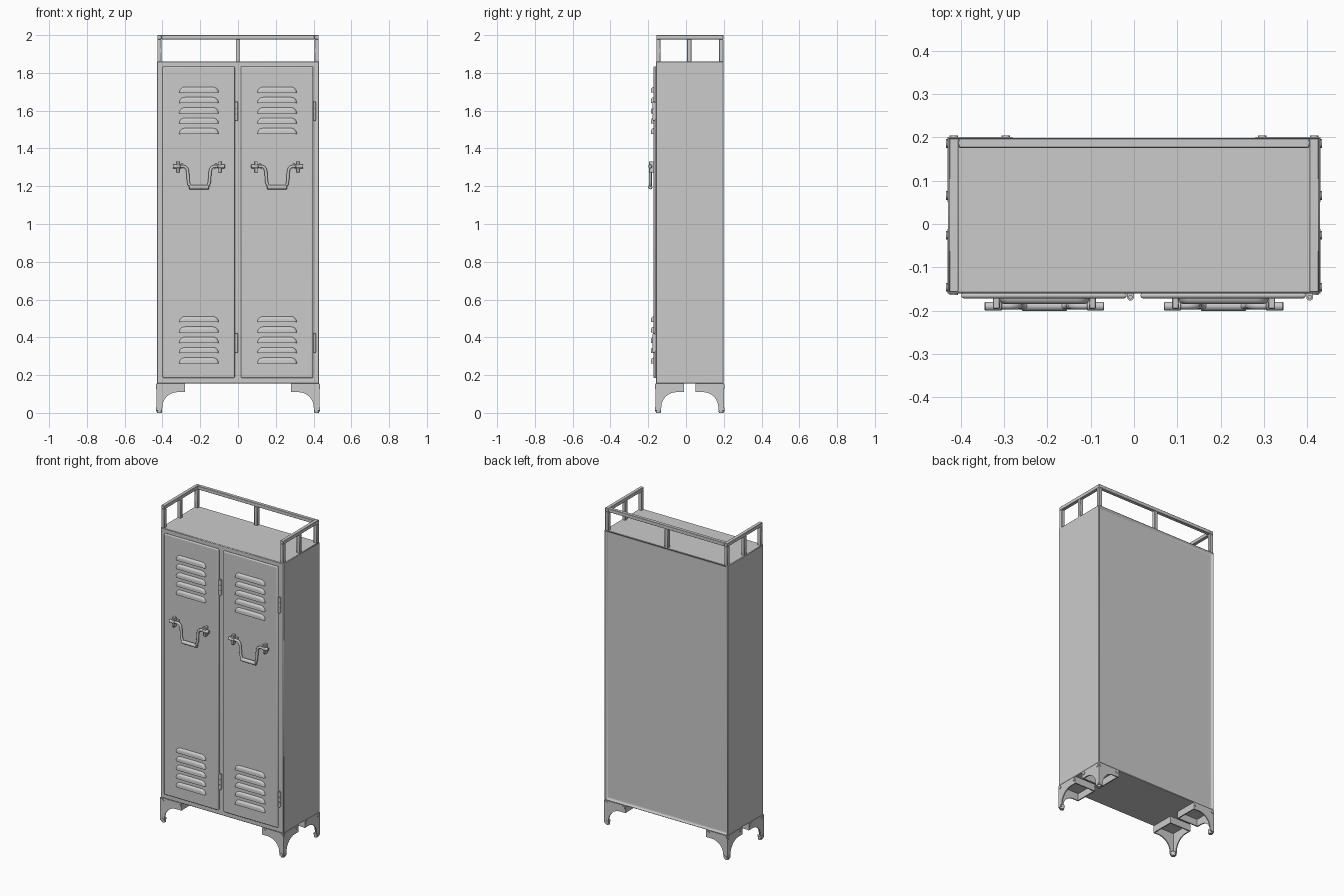
import bpy, bmesh, math
from mathutils import Vector

if "Cube" in bpy.data.objects:
    bpy.data.objects.remove(bpy.data.objects["Cube"])


def finish(bm, name, bevel=0.0, segs=2, smooth=True):
    bmesh.ops.recalc_face_normals(bm, faces=bm.faces)
    me = bpy.data.meshes.new(name)
    bm.to_mesh(me)
    bm.free()
    ob = bpy.data.objects.new(name, me)
    bpy.context.collection.objects.link(ob)
    if bevel:
        m = ob.modifiers.new("bevel", 'BEVEL')
        m.width, m.segments = bevel, segs
    if smooth:
        bpy.context.view_layer.objects.active = ob
        bpy.ops.object.select_all(action='DESELECT')
        ob.select_set(True)
        bpy.ops.object.shade_smooth_by_angle(angle=math.radians(35))
    return ob


def add_box(bm, lo, hi):
    vs = bmesh.ops.create_cube(bm, size=1)['verts']
    lo, hi = Vector(lo), Vector(hi)
    for v in vs:
        v.co = Vector((v.co[i] + 0.5) * (hi[i] - lo[i]) + lo[i] for i in range(3))


def box(name, lo, hi, bevel=0.0, segs=2):
    bm = bmesh.new()
    add_box(bm, lo, hi)
    return finish(bm, name, bevel, segs)


def add_prism(bm, pts, a, b, place):
    """Extrude a 2D profile between a and b; place(u, v, w) gives xyz."""
    A = [bm.verts.new(place(u, v, a)) for u, v in pts]
    B = [bm.verts.new(place(u, v, b)) for u, v in pts]
    n = len(pts)
    bm.faces.new(A)
    bm.faces.new(B[::-1])
    for i in range(n):
        bm.faces.new((A[i], A[(i + 1) % n], B[(i + 1) % n], B[i]))


def add_cyl(bm, p, axis, r, length, segs=12, r2=None):
    q = Vector((0, 0, 1)).rotation_difference(Vector(axis))
    mat = q.to_matrix().to_4x4()
    mat.translation = p
    bmesh.ops.create_cone(bm, cap_ends=True, segments=segs, radius1=r,
                          radius2=r if r2 is None else r2, depth=length, matrix=mat)


# cabinet body with recessed back panel
bm = bmesh.new()
add_box(bm, (-0.43, -0.16, 0.155), (0.43, 0.20, 1.86))
back = max(bm.faces, key=lambda f: f.calc_center_median().y)
bmesh.ops.inset_region(bm, faces=[back], thickness=0.02, depth=0)
bmesh.ops.translate(bm, verts=back.verts[:], vec=(0, -0.01, 0))
finish(bm, "cabinet_body", 0.003, 1)

# top railing, open at the front
bm = bmesh.new()
X0, X1, Y0, Y1, Z0, Z1, T = 0.405, 0.427, -0.157, 0.198, 1.858, 2.0, 0.022
for s in (-1, 1):
    xa, xb = sorted((s * X0, s * X1))
    add_box(bm, (xa, Y0, Z1 - T), (xb, Y1, Z1))
    for y in (Y0, 0.006, Y1 - T):
        add_box(bm, (xa, y, Z0), (xb, y + T, Z1 - T))
add_box(bm, (-X0, Y1 - T, Z1 - T), (X0, Y1, Z1))
add_box(bm, (-T / 2, Y1 - T, Z0), (T / 2, Y1, Z1 - T))
finish(bm, "top_railing", 0.0015, 1)


def louvre(bm, cx, zb):
    """Hooded vent slot, open edge at the bottom, rounded upper corners."""
    w, h, rows = 0.105, 0.031, []
    for k in range(5):
        t = k / 4 * math.pi / 2
        f = math.cos(t)                      # outline shrinks towards the front
        y = -0.170 - 0.015 * math.sin(t)
        g = 0.55 + 0.45 * f
        hw, hh = w - h * (1 - g), h * g
        pts = [(-hw, 0)]
        pts += [(-hw + hh * (1 - math.cos(a)), hh * math.sin(a))
                for a in [i * math.pi / 10 for i in range(1, 6)]]
        pts += [(-u, v) for u, v in pts[::-1]]
        rows.append([bm.verts.new((cx + u, y, zb + v)) for u, v in pts])
    n = len(rows[0])
    for r0, r1 in zip(rows, rows[1:]):
        for i in range(n):
            bm.faces.new((r0[i], r0[(i + 1) % n], r1[(i + 1) % n], r1[i]))
    bm.faces.new(rows[-1])


for side, cx in (("left", -0.207), ("right", 0.207)):
    # door panel
    box(side + "_door", (cx - 0.192, -0.172, 0.185), (cx + 0.19, -0.158, 1.835), 0.008, 3)

    # vent louvres
    bm = bmesh.new()
    for base in (0.262, 1.477):
        for i in range(5):
            louvre(bm, cx, base + i * 0.0545)
    finish(bm, side + "_door_louvres")

    # hinges on the right edge of each door
    bm = bmesh.new()
    hx = cx + 0.199
    for z in (0.37, 1.597):
        for dz in (-0.032, 0, 0.032):
            add_cyl(bm, (hx, -0.169, z + dz), (0, 0, 1), 0.008, 0.030)
        add_cyl(bm, (hx, -0.169, z), (0, 0, 1), 0.005, 0.104)
        add_box(bm, (hx - 0.008, -0.168, z - 0.047), (hx + 0.008, -0.158, z + 0.047))
    finish(bm, side + "_door_hinges")

    # drop handle swept along a path
    half = [(0.137, 1.305), (0.082, 1.305), (0.070, 1.301), (0.062, 1.290),
            (0.059, 1.272), (0.056, 1.225), (0.051, 1.206), (0.038, 1.195)]
    path = [(-u, z) for u, z in half] + half[::-1]
    cu = bpy.data.curves.new(side + "_handle", 'CURVE')
    cu.dimensions, cu.bevel_depth, cu.bevel_resolution, cu.use_fill_caps = '3D', 0.008, 3, True
    sp = cu.splines.new('POLY')
    sp.points.add(len(path) - 1)
    for p, (u, z) in zip(sp.points, path):
        p.co = (cx + u, -0.189, z, 1)
    sp.use_smooth = True
    bpy.context.collection.objects.link(bpy.data.objects.new(side + "_handle", cu))

    # handle grip, end sleeves and mounting lugs
    bm = bmesh.new()
    add_cyl(bm, (cx, -0.189, 1.195), (1, 0, 0), 0.0115, 0.105, 16)
    for s in (-1, 1):
        add_cyl(bm, (cx + s * 0.118, -0.19, 1.305), (1, 0, 0), 0.010, 0.040, 16)
        add_box(bm, (cx + s * 0.111 - 0.008, -0.196, 1.272), (cx + s * 0.111 + 0.008, -0.170, 1.332))
        add_box(bm, (cx + s * 0.090 - 0.007, -0.178, 1.290), (cx + s * 0.090 + 0.007, -0.170, 1.320))
    finish(bm, side + "_handle_fittings", 0.002, 1)


# feet: two curved flanges in an L, short return lips, bolts and a rounded toe
arc = [(0.112 - 0.082 * math.sin(a), 0.030 + 0.080 * math.cos(a))
       for a in [i * math.pi / 16 for i in range(9)]]
profile = [(0, 0.155), (0.150, 0.155), (0.150, 0.110)] + arc + [(0.028, 0.012), (0, 0.012)]
for sx, xn in ((-1, "left"), (1, "right")):
    for sy, yn, ye in ((-1, "front", 0.16), (1, "back", 0.20)):
        def place(u, v, z):
            return (sx * (0.431 - u), sy * (ye + 0.001 - v), z)

        bm = bmesh.new()
        t = 0.007
        add_prism(bm, profile, 0, t, lambda u, z, w: place(u, w, z))
        add_prism(bm, profile, 0, t, lambda u, z, w: place(w, u, z))
        for a, b in (((0.143, 0), (0.150, 0.150)), ((0, 0.143), (0.150, 0.150))):
            p, q = place(*a, 0.112), place(*b, 0.155)
            add_box(bm, [min(i) for i in zip(p, q)], [max(i) for i in zip(p, q)])
        add_cyl(bm, place(0.015, 0.015, 0.0125), (0, 0, 1), 0.012, 0.025, 16, 0.015)
        for u, z in ((0.015, 0.140), (0.135, 0.140), (0.015, 0.018)):
            add_cyl(bm, place(u, 0, z), (0, sy, 0), 0.010, 0.006, 12)
            add_cyl(bm, place(0, u, z), (sx, 0, 0), 0.010, 0.006, 12)
        finish(bm, f"{yn}_{xn}_foot")
